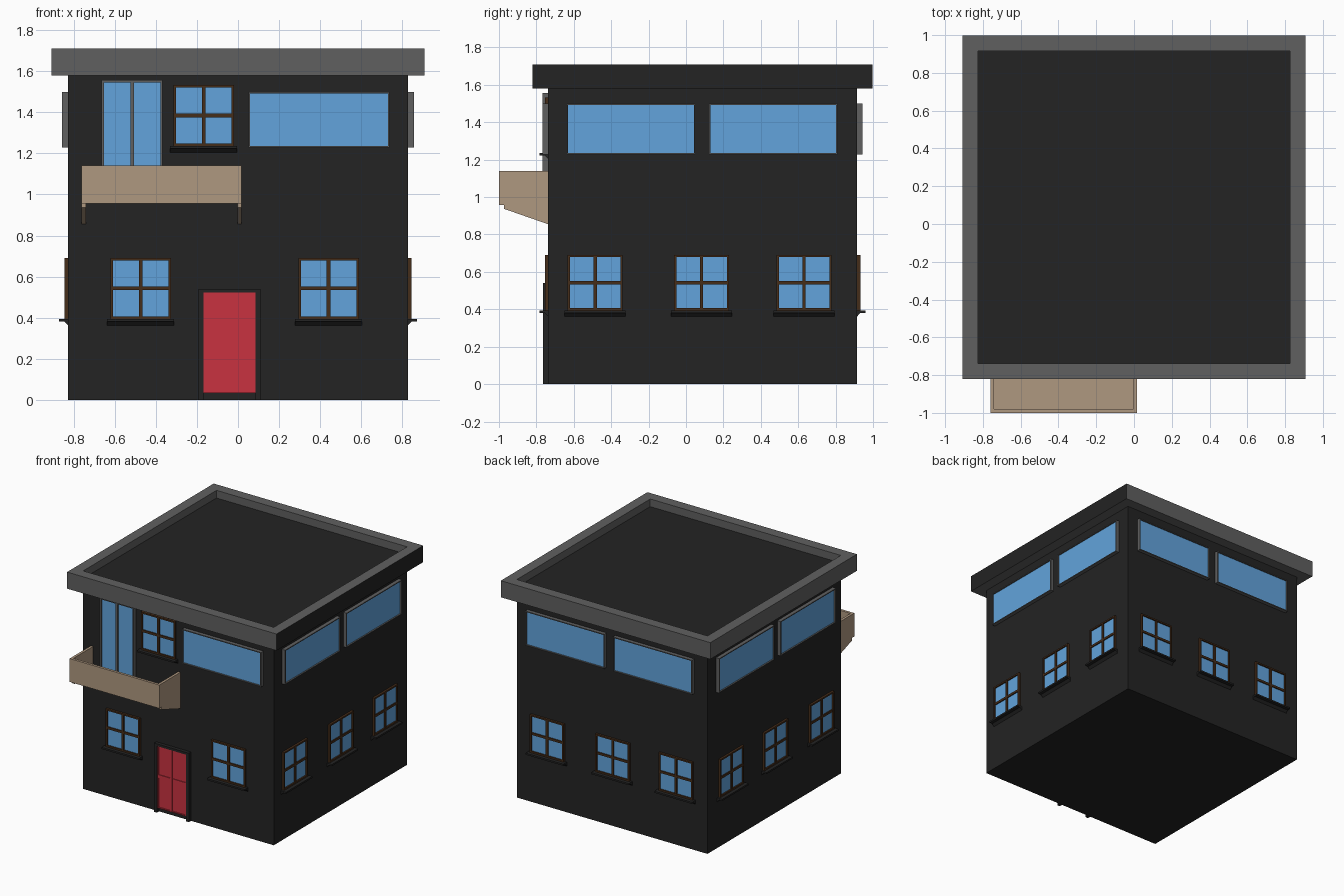
import bpy, bmesh
from mathutils import Matrix, Vector

if "Cube" in bpy.data.objects:
    bpy.data.objects.remove(bpy.data.objects["Cube"])


def material(name, rgb):
    m = bpy.data.materials.new(name)
    m.diffuse_color = (*rgb, 1)
    m.use_nodes = True
    m.node_tree.nodes["Principled BSDF"].inputs["Base Color"].default_value = m.diffuse_color
    return m


DARK = material("dark_wall", (0.017, 0.017, 0.017))
GREY = material("grey_trim", (0.117, 0.117, 0.117))
GLASS = material("glass", (0.122, 0.371, 0.716))
RED = material("red_door", (0.578, 0.032, 0.051))
TAN = material("tan_balcony", (0.429, 0.314, 0.216))
BROWN = material("brown_wood", (0.06, 0.026, 0.010))

X, Y0, Y1 = 0.827, -0.738, 0.915     # wall planes


def wall(u, n, origin):
    """Matrix taking (along wall, outwards, up) to world space."""
    m = Matrix((u, n, (0, 0, 1))).transposed().to_4x4()
    m.translation = Vector(origin)
    return m


FRONT = wall((1, 0, 0), (0, -1, 0), (0, Y0, 0))
BACK = wall((1, 0, 0), (0, 1, 0), (0, Y1, 0))
RIGHT = wall((0, 1, 0), (1, 0, 0), (X, 0, 0))
LEFT = wall((0, 1, 0), (-1, 0, 0), (-X, 0, 0))
WORLD = Matrix.Identity(4)


def finish(bm, name, mats):
    bmesh.ops.recalc_face_normals(bm, faces=bm.faces)
    me = bpy.data.meshes.new(name)
    bm.to_mesh(me)
    bm.free()
    for m in mats:
        me.materials.append(m)
    ob = bpy.data.objects.new(name, me)
    bpy.context.collection.objects.link(ob)
    return ob


def boxes(name, mat, items, m=WORLD):
    """Each item: (u0, u1, d0, d1, z0, z1)."""
    bm = bmesh.new()
    for u0, u1, d0, d1, z0, z1 in items:
        t = Matrix.Translation(((u0 + u1) / 2, (d0 + d1) / 2, (z0 + z1) / 2))
        s = Matrix.Diagonal((u1 - u0, d1 - d0, z1 - z0, 1))
        bmesh.ops.create_cube(bm, size=1, matrix=m @ t @ s)
    return finish(bm, name, [mat])


def prism(name, mat, profile, spans, m=WORLD):
    """Extrude an (outwards, up) profile along the wall for each span."""
    bm = bmesh.new()
    for u0, u1 in spans:
        a = [bm.verts.new(m @ Vector((u0, d, z))) for d, z in profile]
        b = [bm.verts.new(m @ Vector((u1, d, z))) for d, z in profile]
        bm.faces.new(a)
        bm.faces.new(b[::-1])
        for i in range(len(a)):
            j = (i + 1) % len(a)
            bm.faces.new((a[i], b[i], b[j], a[j]))
    return finish(bm, name, [mat])


def frame(u0, u1, z0, z1, w, d):
    return [(u0, u0 + w, 0, d, z0, z1), (u1 - w, u1, 0, d, z0, z1),
            (u0 + w, u1 - w, 0, d, z1 - w, z1), (u0 + w, u1 - w, 0, d, z0, z0 + w)]


def small_window(m, c, z0, label):
    u0, u1, z1 = c - 0.147, c + 0.147, z0 + 0.297
    zc = (z0 + z1) / 2
    bars = frame(u0, u1, z0, z1, 0.012, 0.017)
    bars += [(c - 0.009, c + 0.009, 0, 0.015, z0 + 0.012, z1 - 0.012),
             (u0 + 0.012, u1 - 0.012, 0, 0.0145, zc - 0.009, zc + 0.009)]
    boxes(label + "_frame", BROWN, bars, m)
    boxes(label + "_glass", GLASS, [(u0 + .012, u1 - .012, 0, 0.006, z0 + .012, z1 - .012)], m)
    sill = [(0, z0), (0.044, z0), (0.044, z0 - 0.013), (0.018, z0 - 0.013), (0, z0 - 0.032)]
    prism(label + "_sill", DARK, sill, [(c - 0.163, c + 0.163)], m)


def large_window(m, c, label):
    u0, u1, z0, z1 = c - 0.343, c + 0.343, 1.228, 1.499
    boxes(label + "_frame", GREY, frame(u0, u1, z0, z1, 0.007, 0.029), m)
    boxes(label + "_glass", GLASS, [(u0 + .007, u1 - .007, 0, .018, z0 + .007, z1 - .007)], m)


# House body; its top is the sunken roof deck
boxes("house_body", DARK, [(-X, X, Y0, Y1, 0, 1.65)])

# Roof parapet ring, with the right fascia dark
bm = bmesh.new()
E = 0.082
outer = [(-X - E, Y0 - E), (X + E, Y0 - E), (X + E, Y1 + E), (-X - E, Y1 + E)]
inner = [(-X, Y0), (X, Y0), (X, Y1), (-X, Y1)]
ring = [[bm.verts.new((*p, z)) for p in loop]
        for loop, z in ((outer, 1.58), (outer, 1.71), (inner, 1.71), (inner, 1.58))]
for k in range(4):
    for i in range(4):
        j, n = (i + 1) % 4, (k + 1) % 4
        f = bm.faces.new((ring[k][i], ring[k][j], ring[n][j], ring[n][i]))
        f.material_index = int(k == 0 and i == 1)
finish(bm, "roof_parapet", [GREY, DARK])

# Windows on all four walls
for c in (-0.474, 0.441):
    small_window(FRONT, c, 0.394, "front_lower_window")
small_window(FRONT, -0.167, 1.236, "front_upper_window")
large_window(FRONT, 0.394, "front_large_window")
for m, side in ((RIGHT, "right"), (LEFT, "left")):
    for c in (-0.486, 0.083, 0.631):
        small_window(m, c, 0.394, side + "_small_window")
    for c in (-0.294, 0.467):
        large_window(m, c, side + "_large_window")
for c in (-0.56, -0.012, 0.557):
    small_window(BACK, c, 0.394, "back_small_window")
for c in (-0.37, 0.392):
    large_window(BACK, c, "back_large_window")

# Front door: surround, slab and raised rails leaving four panels
boxes("front_door_surround", DARK, [(-0.192, -0.168, 0, 0.027, 0, 0.54),
      (0.085, 0.109, 0, 0.027, 0, 0.54), (-0.168, 0.085, 0, 0.027, 0.522, 0.54)], FRONT)
boxes("front_door_panels", RED, [(-0.168, 0.085, 0, 0.014, 0.034, 0.522)], FRONT)
rails = frame(-0.168, 0.085, 0.034, 0.522, 0.008, 0.02)
rails += [(-0.056, -0.04, 0, 0.02, 0.042, 0.514), (-0.16, 0.077, 0, 0.0195, 0.27, 0.297)]
boxes("front_door_rails", RED, rails, FRONT)

# Glazed balcony door
bars = frame(-0.664, -0.367, 0.976, 1.556, 0.011, 0.03)
bars.append((-0.524, -0.507, 0, 0.03, 0.987, 1.545))
boxes("balcony_door_frame", GREY, bars, FRONT)
boxes("balcony_door_glass", GLASS, [(-0.653, -0.378, 0, 0.016, 0.987, 1.545)], FRONT)

# Balcony: front panel, floor, and side walls running down into brackets
boxes("balcony_front_and_floor", TAN, [(-0.741, -0.003, 0.242, 0.262, 0.957, 1.14),
      (-0.741, -0.003, 0, 0.242, 0.957, 0.976)], FRONT)
side = [(0, 1.14), (0.262, 1.14), (0.262, 0.957), (0.235, 0.957), (0.235, 0.937), (0, 0.855)]
prism("balcony_sides", TAN, side, [(-0.761, -0.741), (-0.003, 0.017)], FRONT)
